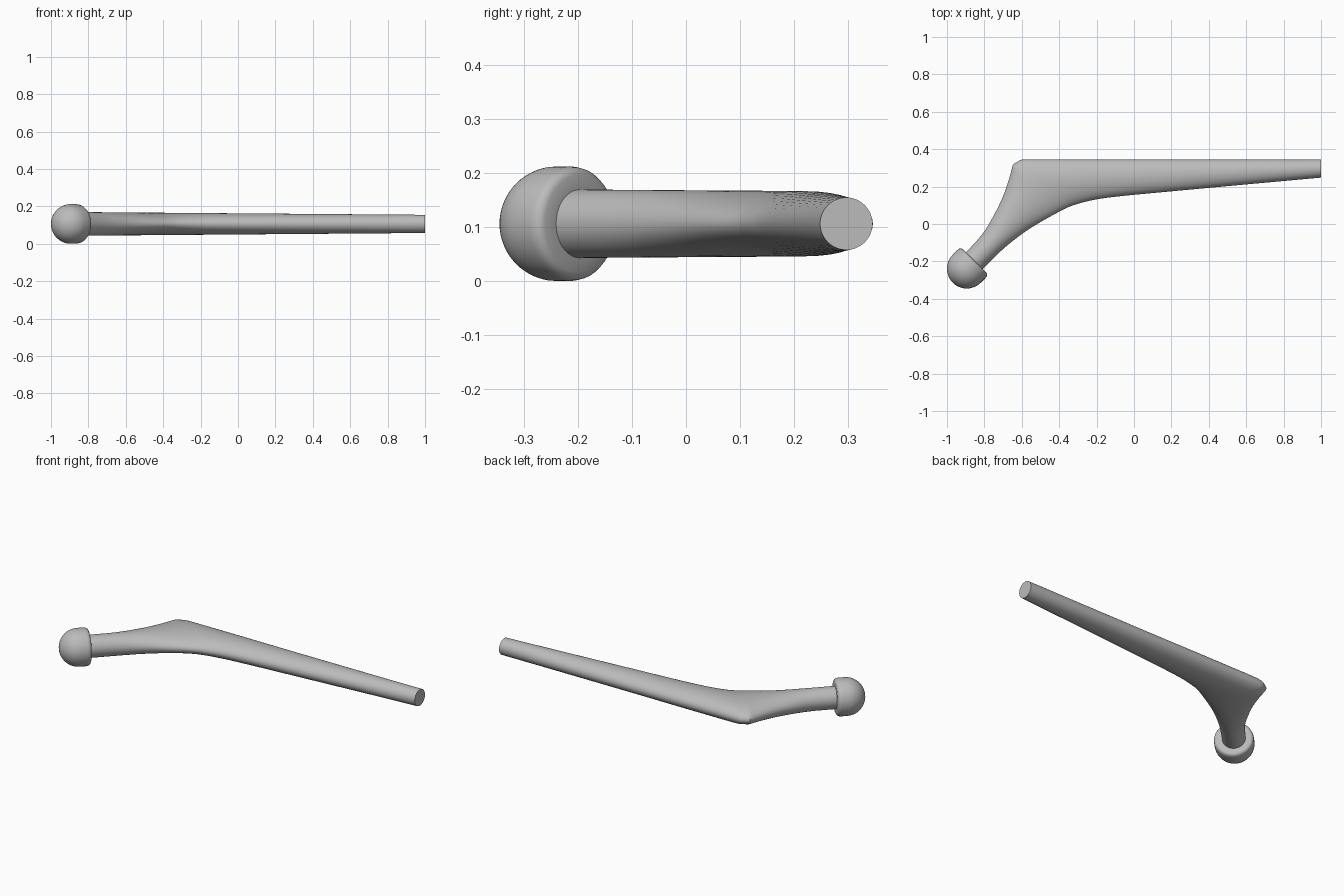
import bpy, bmesh, math
from mathutils import Vector, Matrix

cube = bpy.data.objects.get("Cube")
if cube:
    bpy.data.objects.remove(cube)

grey = bpy.data.materials.new("satin_grey")
grey.use_nodes = True
grey.diffuse_color = (0.5, 0.5, 0.5, 1)
grey.node_tree.nodes["Principled BSDF"].inputs["Base Color"].default_value = (0.5, 0.5, 0.5, 1)

MID = 0.106


def finish(name, bm):
    bmesh.ops.recalc_face_normals(bm, faces=bm.faces)
    mesh = bpy.data.meshes.new(name)
    bm.to_mesh(mesh)
    bm.free()
    mesh.materials.append(grey)
    ob = bpy.data.objects.new(name, mesh)
    bpy.context.collection.objects.link(ob)
    bpy.ops.object.select_all(action='DESELECT')
    ob.select_set(True)
    bpy.context.view_layer.objects.active = ob
    bpy.ops.object.shade_smooth_by_angle(angle=math.radians(35))
    return ob


def loft(bm, rings):
    loops = [[bm.verts.new(p) for p in ring] for ring in rings]
    n = len(loops[0])
    for a, b in zip(loops, loops[1:]):
        for i in range(n):
            j = (i + 1) % n
            bm.faces.new((a[i], a[j], b[j], b[i]))
    bm.faces.new(loops[0])
    bm.faces.new(loops[-1])


def smooth_path(points, steps):
    """Catmull-Rom curve through the points."""
    pts = [Vector(p) for p in points]
    pts = [2 * pts[0] - pts[1]] + pts + [2 * pts[-1] - pts[-2]]
    out = []
    for a, b, c, d in zip(pts, pts[1:], pts[2:], pts[3:]):
        for k in range(steps):
            t = k / steps
            out.append(0.5 * (2 * b + (c - a) * t + (2 * a - 5 * b + 4 * c - d) * t ** 2
                              + (3 * b - a - 3 * c + d) * t ** 3))
    return out + [pts[-2]]


# Stem: elliptical sections, each given by outer edge x, y and inner edge x, y
neck = [(-0.92, -0.175, -0.834, -0.266), (-0.885, -0.138, -0.802, -0.233),
        (-0.797, -0.035, -0.69, -0.125), (-0.717, 0.11, -0.58, -0.04),
        (-0.674, 0.222, -0.49, 0.016), (-0.647, 0.318, -0.40, 0.066)]
shaft = [neck[-1], (-0.62, 0.334, -0.36, 0.086), (-0.583, 0.345, -0.31, 0.105),
         (-0.4, 0.345, -0.2, 0.132), (-0.2, 0.345, -0.05, 0.151),
         (0.1, 0.345, 0.15, 0.17), (0.55, 0.345, 0.56, 0.208), (1, 0.345, 1, 0.248)]


def section(s, sides=48):
    outer, inner = Vector((s[0], s[1], MID)), Vector((s[2], s[3], MID))
    centre, half = (outer + inner) / 2, (outer - inner) / 2
    height = 0.0565 - 0.008 * centre.x
    ring = []
    for i in range(sides):
        a = math.tau * i / sides
        ring.append(centre + half * math.cos(a) + Vector((0, 0, height * math.sin(a))))
    return ring


def path(points):
    return smooth_path([Vector(p) for p in points], 5)


bm = bmesh.new()
loft(bm, [section(s) for s in path(neck)[:-1] + path(shaft)])
finish("stem", bm)

# Ball head: dome, short straight skirt and rounded rim, turned about the neck axis
R = 0.106
profile = [(R * math.sin(a), -R * math.cos(a))
           for a in (math.pi / 2 * k / 14 for k in range(1, 15))]
profile += [(R, 0.035), (0.104, 0.047), (0.099, 0.055), (0.09, 0.059), (0.06, 0.059)]
place = Matrix.Translation((-0.894, -0.239, MID)) @ Vector((1, 1, 0)).to_track_quat('Z', 'Y').to_matrix().to_4x4()
bm = bmesh.new()
loft(bm, [[place @ Vector((r * math.cos(math.tau * i / 48), r * math.sin(math.tau * i / 48), z))
           for i in range(48)] for r, z in profile])
finish("ball_head", bm)
